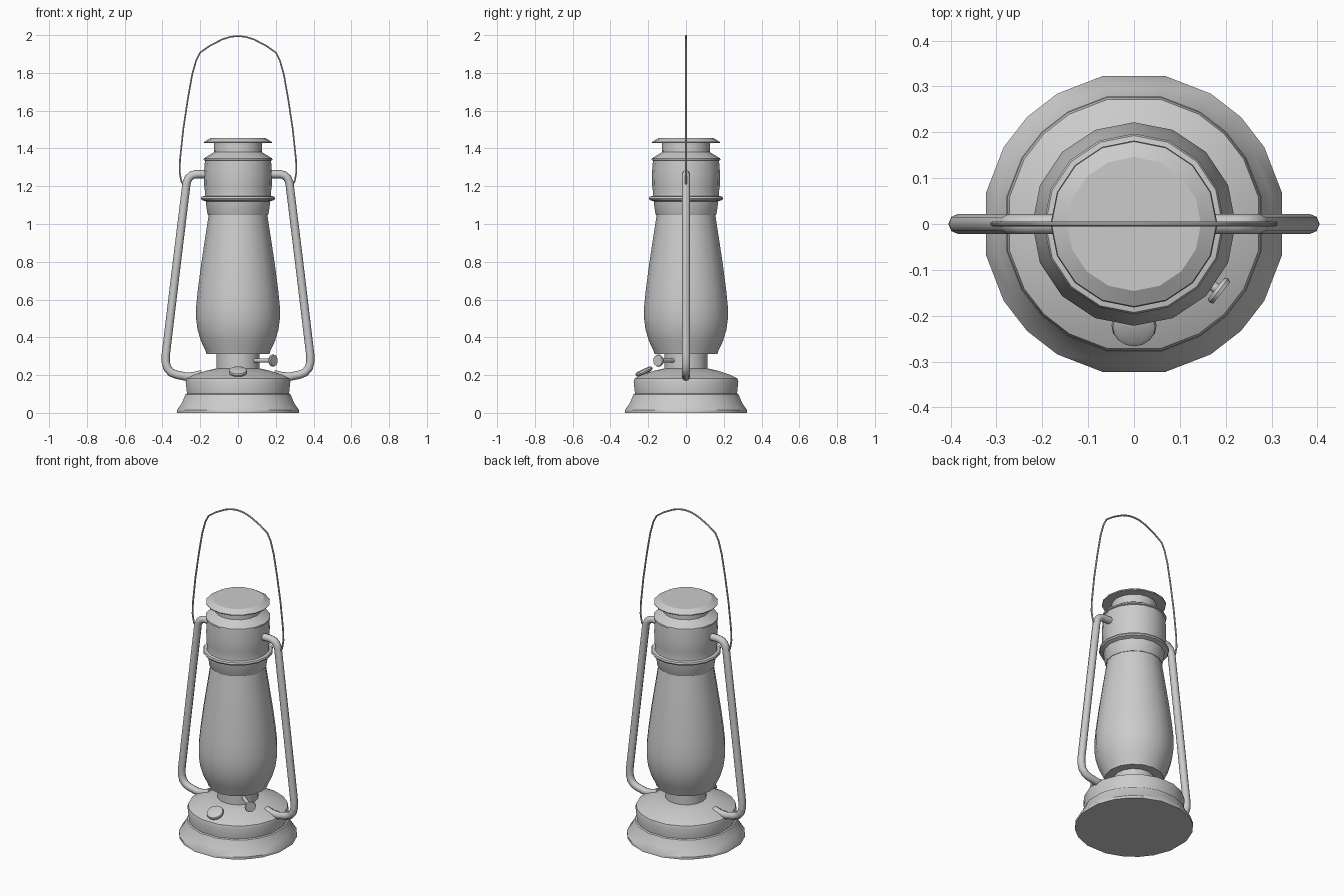
import bpy, bmesh, math
from mathutils import Vector

if "Cube" in bpy.data.objects:
    bpy.data.objects.remove(bpy.data.objects["Cube"])

SIDES = [i * math.tau / 16 for i in range(16)]
# the base ring has slightly uneven facets with flats facing the axes
BASE = [math.radians(q * 90 + a) for q in range(4) for a in (11.8, 30.5, 45, 59.5, 78.2)]


def finish(obj, angle=35):
    bpy.ops.object.select_all(action='DESELECT')
    obj.select_set(True)
    bpy.context.view_layer.objects.active = obj
    bpy.ops.object.shade_smooth_by_angle(angle=math.radians(angle))
    return obj


def lathe(name, profile, angles=SIDES, angle=35):
    """Revolve an (r, z) profile around z and cap both ends."""
    bm = bmesh.new()
    rings = [[bm.verts.new((r * math.cos(a), r * math.sin(a), z)) for a in angles]
             for r, z in profile]
    n = len(angles)
    for lo, hi in zip(rings, rings[1:]):
        for i in range(n):
            j = (i + 1) % n
            bm.faces.new((lo[i], lo[j], hi[j], hi[i]))
    bm.faces.new(rings[0][::-1])
    bm.faces.new(rings[-1])
    bmesh.ops.recalc_face_normals(bm, faces=bm.faces)
    me = bpy.data.meshes.new(name)
    bm.to_mesh(me)
    bm.free()
    obj = bpy.data.objects.new(name, me)
    bpy.context.collection.objects.link(obj)
    return finish(obj, angle)


def tube(name, points, radius, res=2):
    """Round tube along a path in the xz plane."""
    cu = bpy.data.curves.new(name, 'CURVE')
    cu.dimensions = '3D'
    cu.bevel_depth = radius
    cu.bevel_resolution = res
    cu.use_fill_caps = True
    sp = cu.splines.new('POLY')
    sp.points.add(len(points) - 1)
    for p, (x, z) in zip(sp.points, points):
        p.co = (x, 0, z, 1)
    sp.use_smooth = True
    obj = bpy.data.objects.new(name, cu)
    bpy.context.collection.objects.link(obj)
    bpy.ops.object.select_all(action='DESELECT')
    obj.select_set(True)
    bpy.context.view_layer.objects.active = obj
    bpy.ops.object.convert(target='MESH')
    return finish(bpy.context.object, 50)


def aim(obj, location, direction):
    obj.location = location
    obj.rotation_mode = 'QUATERNION'
    obj.rotation_quaternion = Vector(direction).to_track_quat('Z', 'Y')


# fuel tank with flared foot
lathe("fuel_tank", [(0.33, 0), (0.33, 0.015), (0.305, 0.05), (0.284, 0.098), (0.276, 0.102),
                    (0.283, 0.165), (0.278, 0.182), (0.235, 0.203), (0.17, 0.224),
                    (0.115, 0.236)], BASE)
# burner neck
lathe("burner_neck", [(0.115, 0.22), (0.115, 0.32)])
# glass chimney
lathe("glass_chimney", [(0.166, 0.312), (0.172, 0.33), (0.196, 0.38), (0.214, 0.44),
                        (0.222, 0.5), (0.222, 0.56), (0.213, 0.65), (0.196, 0.78),
                        (0.175, 0.92), (0.155, 1.05)], angle=45)
# hood with collar flange and shoulder
lathe("hood", [(0.158, 1.047), (0.162, 1.055), (0.171, 1.12), (0.193, 1.128), (0.197, 1.136),
               (0.193, 1.145), (0.176, 1.148), (0.174, 1.165), (0.179, 1.2), (0.18, 1.27),
               (0.175, 1.335), (0.182, 1.338), (0.181, 1.347), (0.128, 1.38),
               (0.126, 1.43)])
# top lid
lathe("top_lid", [(0.126, 1.428), (0.178, 1.428), (0.18, 1.434), (0.146, 1.455)], angle=20)

# side air tubes, mirrored
side = [(0.165, 1.264), (0.222, 1.264), (0.245, 1.258), (0.262, 1.243), (0.272, 1.22),
        (0.327, 0.77), (0.382, 0.31), (0.383, 0.27), (0.375, 0.238), (0.355, 0.214),
        (0.325, 0.202), (0.275, 0.192), (0.235, 0.194), (0.19, 0.205)]
for label, s in (("right", 1), ("left", -1)):
    tube(label + "_air_tube", [(s * x, z) for x, z in side], 0.022)

# wire bail
half = [(0.27, 1.205), (0.29, 1.208), (0.3, 1.225), (0.309, 1.275), (0.307, 1.34),
        (0.29, 1.5), (0.266, 1.66), (0.243, 1.79), (0.222, 1.865), (0.2, 1.908),
        (0.15, 1.943), (0.085, 1.977), (0.04, 1.991)]
tube("wire_handle", [(-x, z) for x, z in half] + [(0, 1.995)] + half[::-1], 0.005, 1)

# filler cap, tilted with the tank shoulder
cap = lathe("filler_cap", [(0.03, -0.03), (0.03, -0.003), (0.046, 0), (0.049, 0.008),
                           (0.046, 0.017), (0.035, 0.022)])
aim(cap, (0, -0.218, 0.211), (0, -0.42, 0.9))

# wick knob on its shaft
out = Vector((0.79, -0.62, 0))
knob = lathe("wick_knob", [(0.011, -0.14), (0.011, -0.007), (0.03, -0.007), (0.033, 0),
                           (0.03, 0.008)])
aim(knob, Vector((0.185, -0.145, 0.277)), out)
